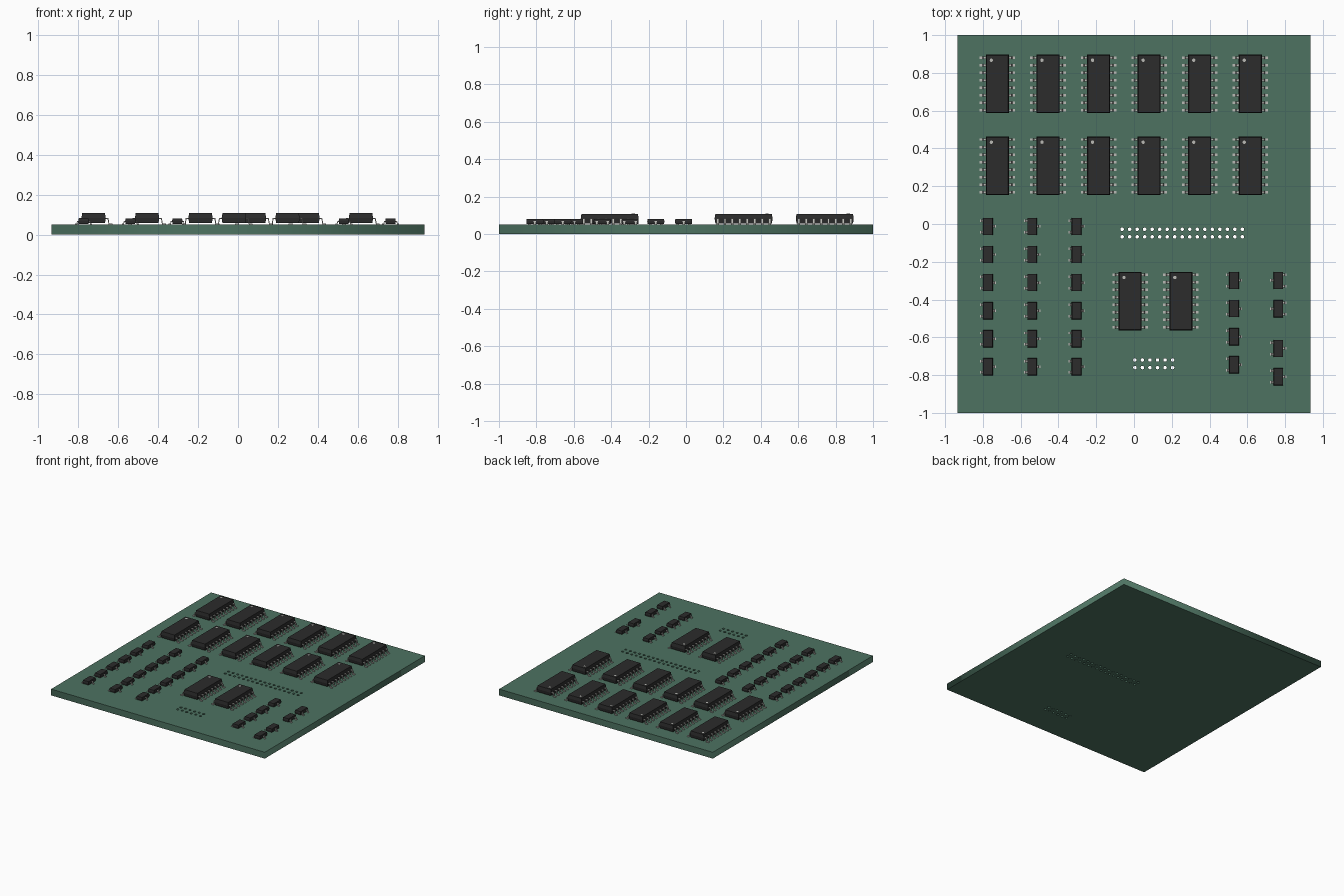
import bpy, bmesh, math
from mathutils import Matrix, Vector

if "Cube" in bpy.data.objects:
    bpy.data.objects.remove(bpy.data.objects["Cube"])

BOARD_T = 0.05


def material(name, rgb):
    m = bpy.data.materials.new(name)
    m.diffuse_color = (*rgb, 1)
    m.use_nodes = True
    m.node_tree.nodes["Principled BSDF"].inputs["Base Color"].default_value = m.diffuse_color
    return m


GREEN = material("board_green", (0.075, 0.17, 0.12))
BLACK = material("package_black", (0.025, 0.025, 0.025))
METAL = material("lead_metal", (0.5, 0.5, 0.47))


def finish(bm, name, mat):
    bmesh.ops.recalc_face_normals(bm, faces=bm.faces)
    me = bpy.data.meshes.new(name)
    bm.to_mesh(me)
    bm.free()
    me.materials.append(mat)
    return me


def place(name, mesh, x, y, turn=0.0):
    ob = bpy.data.objects.new(name, mesh)
    ob.location = (x, y, BOARD_T)
    ob.rotation_euler.z = turn
    bpy.context.collection.objects.link(ob)


def body_mesh(name, w, l, z0, z1, draft):
    """Moulded package: widest at mid height, tapering to top and bottom."""
    bm = bmesh.new()
    rings = []
    for z, d in ((z0, draft), ((z0 + z1) / 2, 0), (z1, draft)):
        a, b = w / 2 - d, l / 2 - d
        rings.append([bm.verts.new((sx * a, sy * b, z))
                      for sx, sy in ((-1, -1), (1, -1), (1, 1), (-1, 1))])
    for lo, hi in zip(rings, rings[1:]):
        for i in range(4):
            j = (i + 1) % 4
            bm.faces.new((lo[i], lo[j], hi[j], hi[i]))
    bm.faces.new(rings[0])
    bm.faces.new(rings[2])
    return finish(bm, name, BLACK)


def leads_mesh(name, pins, x_in, x_knee, x_foot, x_tip, z_mid, width, t):
    """Gull-wing leads; pins is a list of (side, y)."""
    bm = bmesh.new()
    path = [(x_in, z_mid), (x_knee, z_mid), (x_foot, t / 2), (x_tip, t / 2)]
    k = t / 2
    for side, y in pins:
        prev = None
        for i, (x, z) in enumerate(path):
            skew = k * 0.6 if i in (1, 2) else 0
            ring = [bm.verts.new((side * (x + s * skew), y + q * width / 2, z + s * k))
                    for q, s in ((-1, -1), (1, -1), (1, 1), (-1, 1))]
            if prev:
                for a in range(4):
                    b = (a + 1) % 4
                    bm.faces.new((prev[a], prev[b], ring[b], ring[a]))
            else:
                bm.faces.new(ring)
            prev = ring
        bm.faces.new(prev)
    return finish(bm, name, METAL)


# Board outline with drilled header holes, as a filled 2D curve
PITCH = 0.0398
holes = [(-0.063 + i * PITCH, y) for i in range(17) for y in (-0.028, -0.068)]
holes += [(0.005 + i * PITCH, y) for i in range(6) for y in (-0.72, -0.76)]
cu = bpy.data.curves.new("board_outline", 'CURVE')
cu.dimensions = '2D'
cu.fill_mode = 'BOTH'
cu.extrude = BOARD_T / 2


def add_loop(points):
    sp = cu.splines.new('POLY')
    sp.points.add(len(points) - 1)
    for p, (x, y) in zip(sp.points, points):
        p.co = (x, y, 0, 1)
    sp.use_cyclic_u = True


add_loop([(-0.935, -1), (0.935, -1), (0.935, 1), (-0.935, 1)])
for hx, hy in holes:
    add_loop([(hx + 0.0095 * math.cos(a * math.tau / 16),
               hy + 0.0095 * math.sin(a * math.tau / 16)) for a in range(16)])
tmp = bpy.data.objects.new("outline", cu)
bpy.context.collection.objects.link(tmp)
bpy.context.view_layer.update()
raw = bpy.data.meshes.new_from_object(tmp.evaluated_get(bpy.context.evaluated_depsgraph_get()))
bpy.data.objects.remove(tmp)
bm = bmesh.new()
bm.from_mesh(raw)
bmesh.ops.remove_doubles(bm, verts=bm.verts, dist=1e-5)
bmesh.ops.translate(bm, verts=bm.verts, vec=(0, 0, -BOARD_T / 2))
for f in bm.faces:
    f.material_index = 0
raw.materials.clear()
place("circuit_board", finish(bm, "circuit_board", GREEN), 0, 0)

# Sixteen-pin chips: body, leads and pin-one dot share mesh data
chip_body = body_mesh("chip_body", 0.122, 0.31, 0.007, 0.057, 0.004)
chip_leads = leads_mesh("chip_leads",
                        [(s, (i - 3.5) * PITCH) for s in (-1, 1) for i in range(8)],
                        0.055, 0.072, 0.077, 0.094, 0.030, 0.013, 0.006)
bm = bmesh.new()
bmesh.ops.create_cone(bm, cap_ends=True, segments=16, radius1=0.009, radius2=0.009,
                      depth=0.002, matrix=Matrix.Translation((-0.032, 0.125, 0.057)))
chip_dot = finish(bm, "chip_dot", METAL)

chips = [(-0.723 + i * 0.2677, y) for y in (0.742, 0.308) for i in range(6)]
chips += [(-0.021, -0.408), (0.248, -0.408)]
for n, (x, y) in enumerate(chips, 1):
    place(f"chip_body_{n}", chip_body, x, y)
    place(f"chip_leads_{n}", chip_leads, x, y)
    place(f"chip_pin_one_dot_{n}", chip_dot, x, y)

# Three-pin transistors
tr_body = body_mesh("transistor_body", 0.052, 0.092, 0.004, 0.031, 0.002)
tr_leads = leads_mesh("transistor_leads", [(-1, -0.03), (-1, 0.03), (1, 0)],
                      0.022, 0.031, 0.034, 0.043, 0.016, 0.013, 0.005)
STEP = 0.1485
transistors = [(x, -0.013 - i * STEP, 0) for x in (-0.773, -0.539, -0.304) for i in range(6)]
transistors += [(0.53, -0.299 - i * STEP, 0) for i in range(4)]
transistors += [(0.764, y, t) for y, t in ((-0.299, math.pi), (-0.448, math.pi),
                                           (-0.659, 0), (-0.808, 0))]
for n, (x, y, turn) in enumerate(transistors, 1):
    place(f"transistor_body_{n}", tr_body, x, y, turn)
    place(f"transistor_leads_{n}", tr_leads, x, y, turn)
